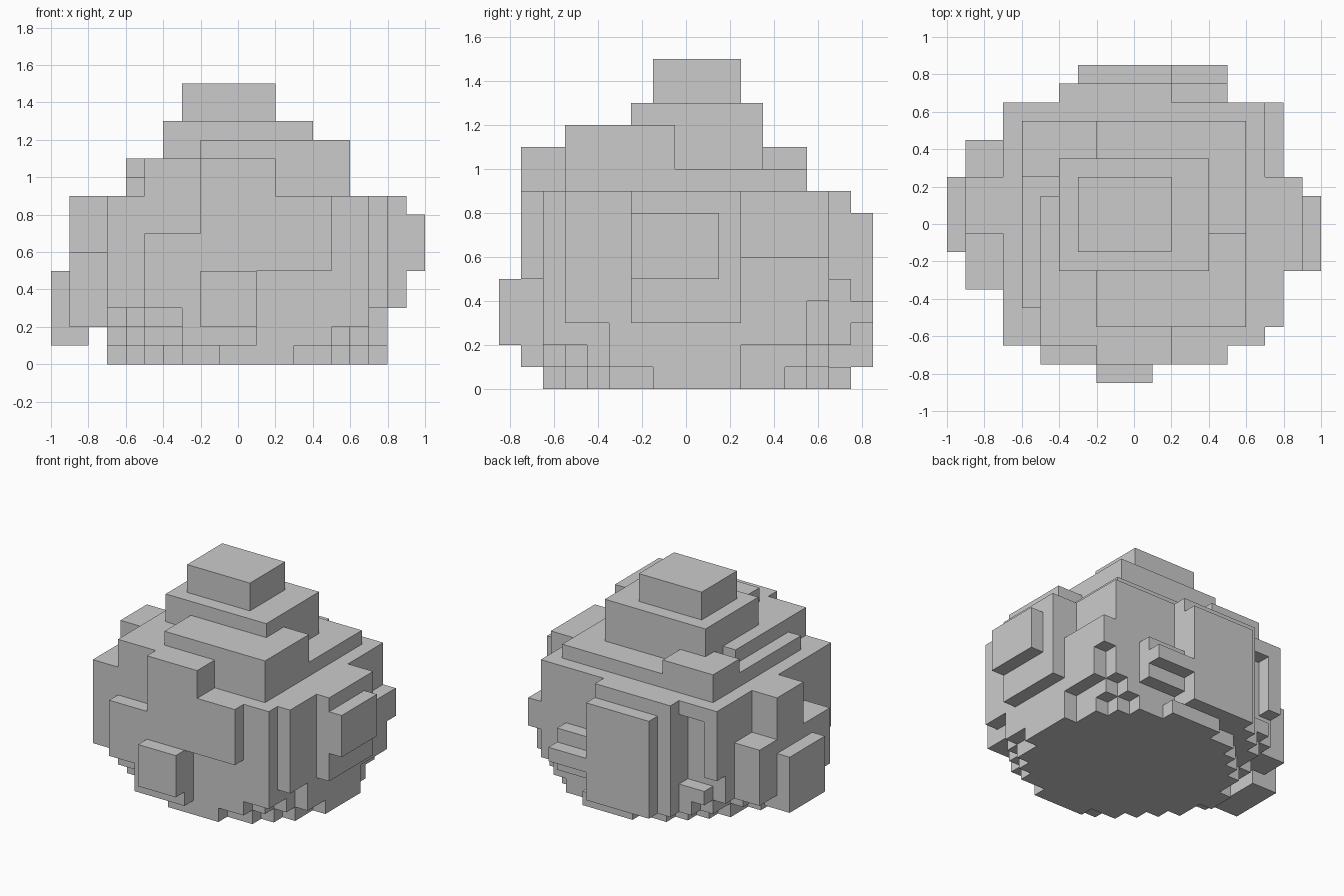
import bpy, bmesh
from math import radians

if "Cube" in bpy.data.objects:
    bpy.data.objects.remove(bpy.data.objects["Cube"])

# Stepped boulder on a 0.1 grid. Grid y is shifted by half a cell.
owner = {}


def box(name, xs, ys, zs):
    """Fill a block of cells; the first part to claim a cell keeps it."""
    for i in range(*xs):
        for j in range(*ys):
            for k in range(*zs):
                owner.setdefault((i, j, k), name)


def tier(name, x0, x1, y0, y1, top, base=9):
    """Flat slab stacked up from a base height."""
    box(name, (x0, x1), (y0, y1), (base, top))


def plate(side, reach, a0, a1, bottom, top):
    """Crust plate whose outer face lies at the given reach on one side."""
    depth = 2 if side == "left" else 1
    if side in ("left", "front"):
        span = (-reach, depth - reach)
    else:
        span = (reach - depth, reach)
    if side in ("left", "right"):
        box(side + "_plates", span, (a0, a1), (bottom, top))
    else:
        box(side + "_plates", (a0, a1), span, (bottom, top))


# Top: cap, upper tier and uneven shoulder slabs
tier("cap", -3, 2, -1, 3, 15)
tier("upper_tier", -4, 4, -2, 4, 13)
tier("shoulder_slabs", -2, 6, -5, 0, 12)
tier("shoulder_slabs", -6, -2, 3, 6, 11)
tier("shoulder_slabs", -5, 2, -6, 2, 11)
tier("shoulder_slabs", -6, 6, -4, 6, 10)

# Main body with a recess in the back left corner
tier("body", -7, 7, -6, 6, 9, 3)
tier("body", -4, 7, 6, 7, 9, 3)
tier("body", -7, -4, 6, 7, 9, 8)
tier("body", -7, -6, 6, 7, 8, 4)

# Rounded underside: each layer is a wider oval, clipped to the body
for k in range(3):
    grow = 1.2 * k
    for i in range(-7, 8):
        for j in range(-6, 8):
            dx, dy = abs(i - 0.3) / (7.4 + grow), abs(j - 0.5) / (7.1 + grow)
            clipped = k > 0 and (i > 6 or j > 6)
            if dx ** 1.6 + dy ** 1.6 < 1 and not clipped:
                owner.setdefault((i, j, k), "underside")

# Front crust
plate("front", 7, -2, 2, 5, 11)
plate("front", 7, 2, 5, 5, 9)
plate("front", 7, -5, -2, 3, 7)
plate("front", 7, -3, 1, 1, 5)
plate("front", 8, -2, 1, 2, 5)

# Right crust
plate("right", 8, -5, -3, 3, 9)
plate("right", 8, -3, 3, 1, 9)
plate("right", 8, 3, 6, 2, 6)
plate("right", 8, 6, 7, 4, 6)
plate("right", 9, -2, 3, 3, 9)
plate("right", 10, -2, 2, 5, 8)

# Left crust
plate("left", 9, 0, 3, 2, 9)
plate("left", 9, -3, 5, 2, 6)
plate("left", 10, -1, 3, 1, 5)

# Back crust
plate("back", 8, -4, 2, 1, 9)
plate("back", 8, 2, 5, 2, 5)
plate("back", 9, -3, 2, 1, 8)
plate("back", 9, 2, 5, 3, 4)


def cell_side(cell, axis, sign):
    """Corners of one side of a cell, wound outwards."""
    u, v = (axis + 1) % 3, (axis + 2) % 3
    corners = []
    for a, b in ((0, 0), (1, 0), (1, 1), (0, 1)):
        p = list(cell)
        p[axis] += sign > 0
        p[u] += a
        p[v] += b
        corners.append(tuple(p))
    return corners if sign > 0 else corners[::-1]


# Skin every part, leaving out sides that touch another cell
for name in sorted(set(owner.values())):
    bm = bmesh.new()
    verts = {}
    for cell in [c for c, part in owner.items() if part == name]:
        for axis in range(3):
            for sign in (-1, 1):
                n = list(cell)
                n[axis] += sign
                if tuple(n) in owner:
                    continue
                face = []
                for c in cell_side(cell, axis, sign):
                    if c not in verts:
                        verts[c] = bm.verts.new((c[0] / 10, c[1] / 10 - 0.05, c[2] / 10))
                    face.append(verts[c])
                bm.faces.new(face)
    bmesh.ops.dissolve_limit(bm, angle_limit=radians(1), verts=bm.verts[:], edges=bm.edges[:])
    mesh = bpy.data.meshes.new(name)
    bm.to_mesh(mesh)
    bm.free()
    bpy.context.collection.objects.link(bpy.data.objects.new(name, mesh))
